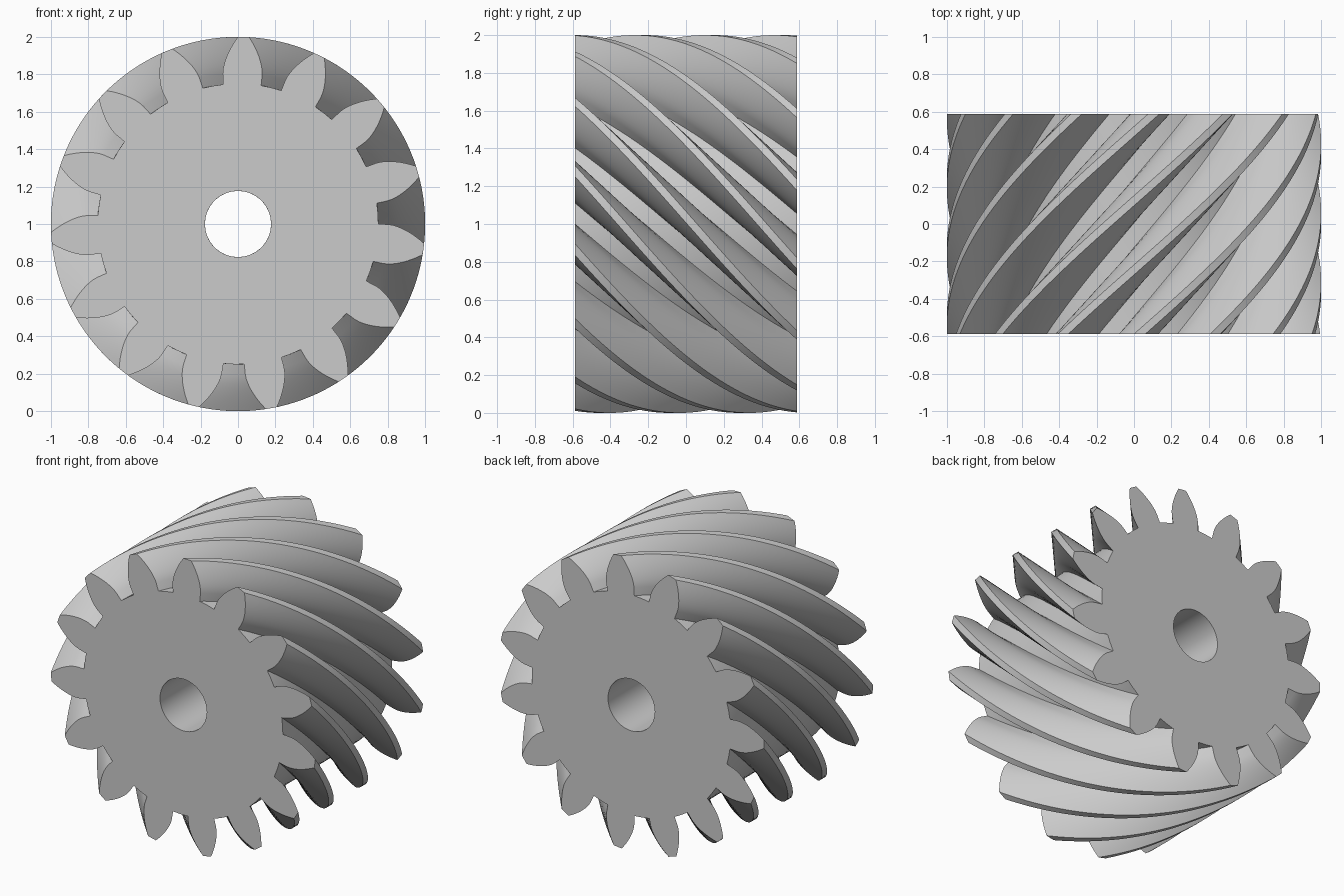
import bpy, bmesh, math

if "Cube" in bpy.data.objects:
    bpy.data.objects.remove(bpy.data.objects["Cube"])

TEETH = 15
MODULE = 2 / (TEETH + 2)            # tip radius becomes 1
PITCH_R = MODULE * TEETH / 2
ROOT_R, TIP_R, BORE_R = 0.75, 1.0, 1.5 * MODULE
HALF_WIDTH = 5 * MODULE
HELIX = math.radians(45)
PRESSURE = math.radians(24)
BASE_R = PITCH_R * math.cos(PRESSURE)
TWIST = 2 * HALF_WIDTH * math.tan(HELIX) / PITCH_R
START = math.radians(1.7)           # first tooth, clockwise from the top
STEPS = 48


def inv(r):
    a = math.acos(min(1, BASE_R / r))
    return math.tan(a) - a


# One involute tooth flank: (radius, half angle) from root to tip
base_half = math.pi / (2 * TEETH) + math.tan(PRESSURE) - PRESSURE
flank = [(ROOT_R, base_half + math.radians(0.25))]
for i in range(9):
    r = BASE_R + (TIP_R - BASE_R) * i / 8
    flank.append((r, base_half - inv(r)))

# Full gear outline as (radius, clockwise angle)
pitch = 2 * math.pi / TEETH
outline = []
for t in range(TEETH):
    c = t * pitch + START
    outline += [(r, c - h) for r, h in flank]
    outline.append((TIP_R, c))
    outline += [(r, c + h) for r, h in reversed(flank)]
    outline.append((ROOT_R, c + pitch / 2))

# Sweep outline and bore along y with a helical twist
bm = bmesh.new()
outer, bore = [], []
for s in range(STEPS + 1):
    f = s / STEPS
    y = -HALF_WIDTH + 2 * HALF_WIDTH * f

    def point(r, a):
        a += TWIST * f
        return bm.verts.new((r * math.sin(a), y, 1 + r * math.cos(a)))
    outer.append([point(r, a) for r, a in outline])
    bore.append([point(BORE_R, START + pitch * k / 4) for k in range(TEETH * 4)])


def loft(rings):
    for a, b in zip(rings, rings[1:]):
        for i in range(len(a)):
            j = (i + 1) % len(a)
            bm.faces.new((a[i], a[j], b[j], b[i]))


loft(outer)
loft(bore)

# Flat end faces around the bore
for s in (0, STEPS):
    edges = []
    for ring in (outer[s], bore[s]):
        for i in range(len(ring)):
            edges.append(bm.edges.get((ring[i], ring[(i + 1) % len(ring)])))
    bmesh.ops.triangle_fill(bm, edges=edges, use_beauty=True, normal=(0, 1, 0))
bmesh.ops.recalc_face_normals(bm, faces=bm.faces)

mesh = bpy.data.meshes.new("helical_gear")
bm.to_mesh(mesh)
bm.free()
gear = bpy.data.objects.new("helical_gear", mesh)
bpy.context.collection.objects.link(gear)

grey = bpy.data.materials.new("plain grey")
grey.diffuse_color = (0.6, 0.6, 0.6, 1)
grey.use_nodes = True
grey.node_tree.nodes["Principled BSDF"].inputs["Base Color"].default_value = grey.diffuse_color
mesh.materials.append(grey)

bpy.context.view_layer.objects.active = gear
gear.select_set(True)
bpy.ops.object.shade_smooth_by_angle(angle=math.radians(30))
